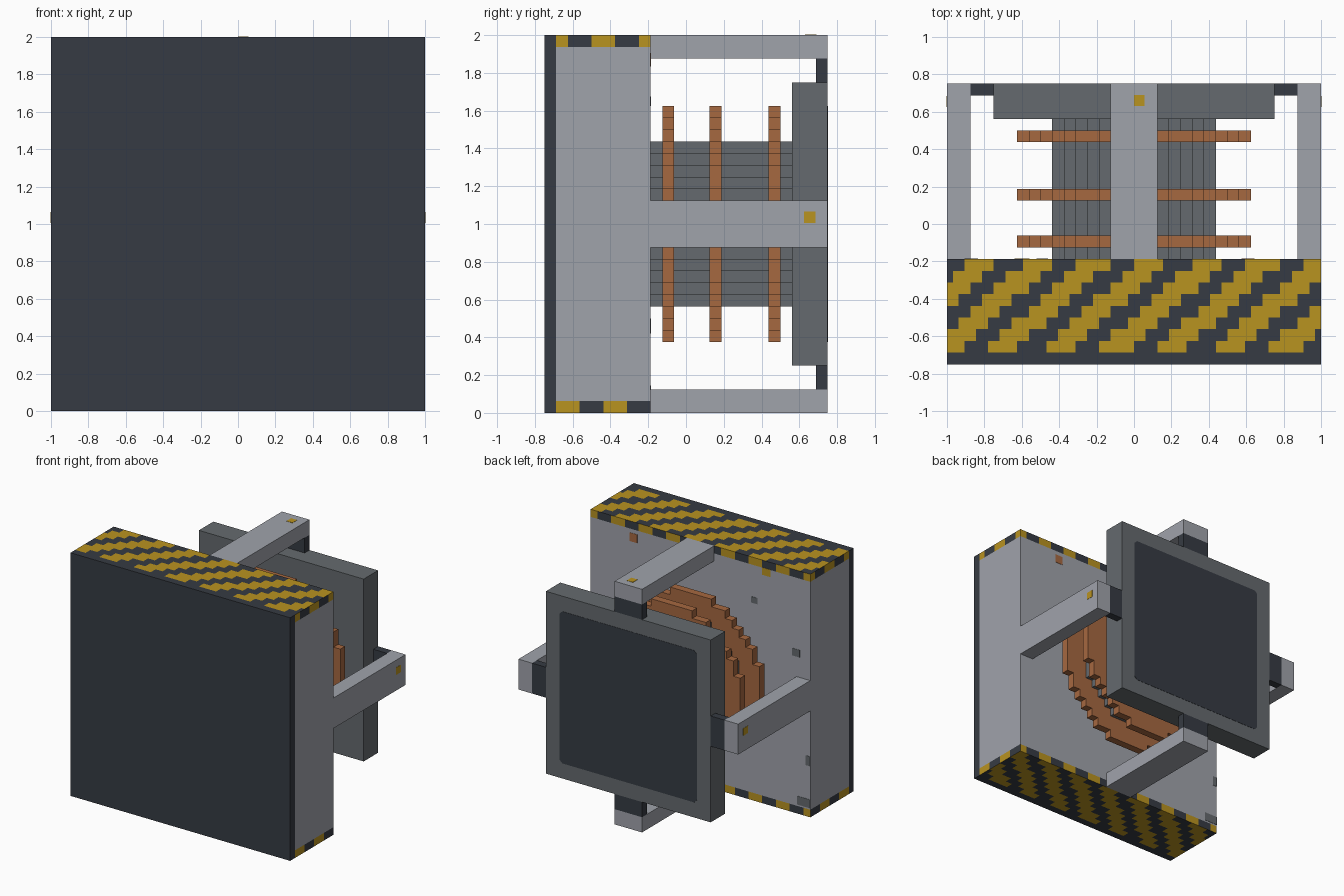
import bpy, bmesh
from mathutils import Vector

if "Cube" in bpy.data.objects:
    bpy.data.objects.remove(bpy.data.objects["Cube"])

U = 1 / 16  # one block unit


def material(name, hex_code):
    rgb = [int(hex_code[i:i + 2], 16) / 255 for i in (0, 2, 4)]
    lin = [c / 12.92 if c < 0.04 else ((c + 0.055) / 1.055) ** 2.4 for c in rgb]
    m = bpy.data.materials.new(name)
    m.use_nodes = True
    m.diffuse_color = (*lin, 1)
    m.node_tree.nodes["Principled BSDF"].inputs["Base Color"].default_value = (*lin, 1)
    return m


STEEL = material("light steel", "a0a3ab")
DARK = material("dark plate", "363b43")
IRON = material("iron grey", "656a6e")
COPPER = material("copper", "a66840")
YELLOW = material("hazard yellow", "b99320")


def finish(name, bm, *mats):
    bmesh.ops.recalc_face_normals(bm, faces=bm.faces)
    mesh = bpy.data.meshes.new(name)
    bm.to_mesh(mesh)
    bm.free()
    for m in mats:
        mesh.materials.append(m)
    obj = bpy.data.objects.new(name, mesh)
    bpy.context.collection.objects.link(obj)
    return obj


def box_mesh(lo, hi):
    lo, hi = Vector(lo), Vector(hi)
    bm = bmesh.new()
    bmesh.ops.create_cube(bm, size=1)
    for v in bm.verts:
        v.co = (lo + hi) / 2 + v.co * (hi - lo)
    return bm


def box(name, lo, hi, mat):
    return finish(name, box_mesh(lo, hi), mat)


def prism(name, outline, y0, y1, mat):
    """Extrude an (x, z) outline along y."""
    bm = bmesh.new()
    face = bm.faces.new([bm.verts.new((x, y0, z)) for x, z in outline])
    out = bmesh.ops.extrude_face_region(bm, geom=[face])["geom"]
    bmesh.ops.translate(bm, vec=(0, y1 - y0, 0),
                        verts=[g for g in out if isinstance(g, bmesh.types.BMVert)])
    return finish(name, bm, mat)


def stepped_disc(name, corners, y0, y1, mat):
    """Blocky round disc: one quarter of stair corners turned four times."""
    quarter = [corners[0]]
    for (x, z), (nx, nz) in zip(corners, corners[1:]):
        quarter += [(nx, z), (nx, nz)]
    outline = []
    for _ in range(4):
        outline += quarter
        quarter = [(-z, x) for x, z in quarter]
    return prism(name, [(x * U, 1 + z * U) for x, z in outline], y0, y1, mat)


# Front plate
box("front_plate", (-1, -12 * U, 0), (1, -11 * U, 2), DARK)

# Main housing with hazard stripes on its top and bottom rims
bm = box_mesh((-1, -11 * U, 0), (1, -3 * U, 2))
cuts = [((i * U / 2 - 1, 0, 0), (1, 0, 0)) for i in range(1, 64)]
cuts += [((0, (i - 11) * U, 0), (0, 1, 0)) for i in range(1, 8)]
cuts += [((0, 0, U), (0, 0, 1)), ((0, 0, 2 - U), (0, 0, 1))]
for co, no in cuts:
    bmesh.ops.bisect_plane(bm, geom=bm.verts[:] + bm.edges[:] + bm.faces[:],
                           plane_co=co, plane_no=no)
bm.normal_update()
for f in bm.faces:
    c, n = f.calc_center_median(), f.normal
    if U < c.z < 2 - U:
        continue
    if abs(n.z) > 0.5:
        yellow = (c.x - 1.1 * (c.y + 3.5 * U)) % 0.302 < 0.165
    elif abs(n.x) > 0.5:
        yellow = (c.y + (8 if c.z > 1 else 11) * U) % (4 * U) < 2 * U
    else:
        yellow = (c.x + U) % (4 * U) < 2 * U
    f.material_index = 2 if yellow else 1
finish("housing", bm, STEEL, DARK, YELLOW)

# Four support arms, each with a dark bracket holding the rear plate
for side, s in (("left", 1), ("right", -1)):
    def span(a, b):
        return sorted((s * a * U, s * b * U))
    x0, x1 = span(14, 16)
    box(side + "_arm", (x0, -3 * U, 1 - 2 * U), (x1, 12 * U, 1 + 2 * U), STEEL)
    x0, x1 = span(12, 14)
    box(side + "_bracket", (x0, 11 * U, 1 - 2 * U), (x1, 12 * U, 1 + 2 * U), DARK)
for side, s in (("top", 1), ("bottom", -1)):
    z0, z1 = sorted((1 + s * 14 * U, 1 + s * 16 * U))
    box(side + "_arm", (-2 * U, -3 * U, z0), (2 * U, 12 * U, z1), STEEL)
    z0, z1 = sorted((1 + s * 12 * U, 1 + s * 14 * U))
    box(side + "_bracket", (-2 * U, 11 * U, z0), (2 * U, 12 * U, z1), DARK)

# Iron core and three copper coils
stepped_disc("core", [(7, 3), (6, 4), (5, 5), (4, 6), (3, 7)], -3 * U, 9 * U, IRON)
COIL = [(10, 3), (9, 5), (8, 6), (7, 7), (6, 8), (5, 9), (3, 10)]
for i, y in enumerate((-2, 2, 7)):
    stepped_disc(f"coil_{i + 1}", COIL, y * U, (y + 1) * U, COPPER)

# Rear plate with its dark inset panel
box("rear_plate", (-0.75, 9 * U, 0.25), (0.75, 12 * U, 1.75), IRON)
a, b = 10 * U, 9.6 * U
quarter, outline = [(a, b), (b, a)], []
for _ in range(4):
    outline += quarter
    quarter = [(-z, x) for x, z in quarter]
prism("rear_panel", [(x, 1 + z) for x, z in outline], 0.747, 0.752, DARK)

# Small paint dots on the arms
for s in (1, -1):
    box("side_dot", (s - 0.002, 0.625, 1.005), (s + 0.002, 0.685, 1.065), YELLOW)
box("top_dot", (0, 0.63, 1.998), (0.055, 0.69, 2.002), YELLOW)

# Worn spots on the back of the housing: x, z, width, height
SPOTS = [(-0.87, 1.32, 0.07, 0.06, IRON), (-0.49, 1.65, 0.06, 0.05, IRON),
         (-0.98, 0.46, 0.04, 0.08, IRON), (-0.94, 0.11, 0.12, 0.07, IRON),
         (0.61, 1.87, 0.07, 0.07, COPPER), (-0.6, 1.91, 0.08, 0.06, YELLOW)]
for x, z, w, h, mat in SPOTS:
    box("worn_spot", (x - w / 2, -0.19, z - h / 2), (x + w / 2, -0.185, z + h / 2), mat)
